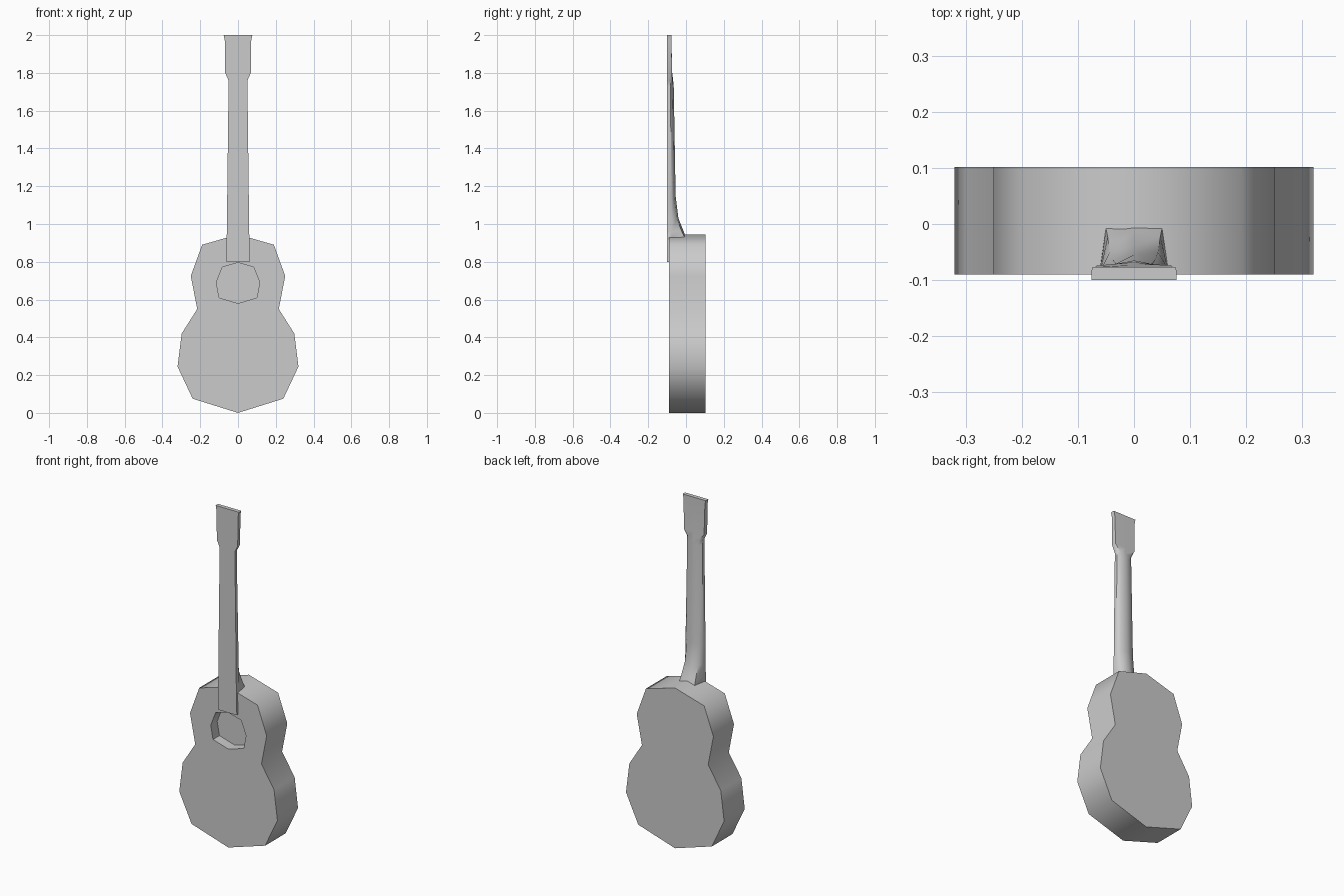
import bpy, bmesh, math

if "Cube" in bpy.data.objects:
    bpy.data.objects.remove(bpy.data.objects["Cube"])

def mirror_outline(half):
    # closed outline from a right half whose first and last points lie on x = 0
    return half + [(-x, z) for x, z in reversed(half[1:-1])]

def finish(bm, name, angle):
    bmesh.ops.recalc_face_normals(bm, faces=bm.faces)
    mesh = bpy.data.meshes.new(name)
    bm.to_mesh(mesh)
    bm.free()
    obj = bpy.data.objects.new(name, mesh)
    bpy.context.collection.objects.link(obj)
    bpy.ops.object.select_all(action='DESELECT')
    obj.select_set(True)
    bpy.context.view_layer.objects.active = obj
    bpy.ops.object.shade_smooth_by_angle(angle=math.radians(angle))
    return obj

def ring(bm, points):
    return [bm.verts.new(p) for p in points]

def bridge(bm, a, b):
    n = len(a)
    for i in range(n):
        j = (i + 1) % n
        bm.faces.new((a[i], a[j], b[j], b[i]))

def loop_edges(bm, loop):
    return [bm.edges.get((loop[i], loop[(i + 1) % len(loop)])) for i in range(len(loop))]

# Body: figure-eight box with a recessed sound hole
FRONT, BACK, FLOOR = -0.09, 0.102, -0.03
body_outline = mirror_outline([(0, 0), (0.24, 0.075), (0.32, 0.245), (0.298, 0.42),
                               (0.216, 0.55), (0.25, 0.725), (0.19, 0.89), (0, 0.945)])
hole_outline = mirror_outline([(0, 0.58), (0.1, 0.61), (0.115, 0.69), (0.083, 0.772), (0, 0.795)])

bm = bmesh.new()
front = ring(bm, [(x, FRONT, z) for x, z in body_outline])
back = ring(bm, [(x, BACK, z) for x, z in body_outline])
rim = ring(bm, [(x, FRONT, z) for x, z in hole_outline])
floor = ring(bm, [(x, FLOOR, z) for x, z in hole_outline])
bridge(bm, front, back)
bridge(bm, rim, floor)
bm.faces.new(back)
bm.faces.new(floor)
bmesh.ops.triangle_fill(bm, use_beauty=True, normal=(0, -1, 0),
                        edges=loop_edges(bm, front) + loop_edges(bm, rim))
finish(bm, "body", 60)

# Neck: loft of (z, front half width, side y, back half width, back side y, back middle y)
sections = [
    (0.80, 0.062, -0.095, 0.062, -0.089, -0.089),   # fingerboard end
    (0.928, 0.061, -0.095, 0.061, -0.089, -0.089),
    (0.930, 0.060, -0.075, 0.050, -0.008, -0.002),  # heel
    (0.96, 0.059, -0.075, 0.047, -0.022, -0.012),
    (1.03, 0.058, -0.075, 0.043, -0.050, -0.040),
    (1.15, 0.057, -0.077, 0.038, -0.064, -0.055),
    (1.73, 0.050, -0.083, 0.032, -0.071, -0.065),
    (1.76, 0.050, -0.083, 0.036, -0.072, -0.068),   # head
    (1.80, 0.068, -0.083, 0.066, -0.074, -0.073),
    (1.97, 0.070, -0.085, 0.069, -0.077, -0.077),
    (2.00, 0.076, -0.085, 0.074, -0.077, -0.077),
]
bm = bmesh.new()
rings = []
for z, w, ys, wb, yb, ym in sections:
    right = [(w, -0.1), (w, ys), (wb, yb)]
    pts = right + [(0, ym)] + [(-x, y) for x, y in reversed(right)]
    rings.append(ring(bm, [(x, y, z) for x, y in pts]))
for a, b in zip(rings, rings[1:]):
    bridge(bm, a, b)
bm.faces.new(rings[0])
bm.faces.new(rings[-1])
finish(bm, "neck", 45)
